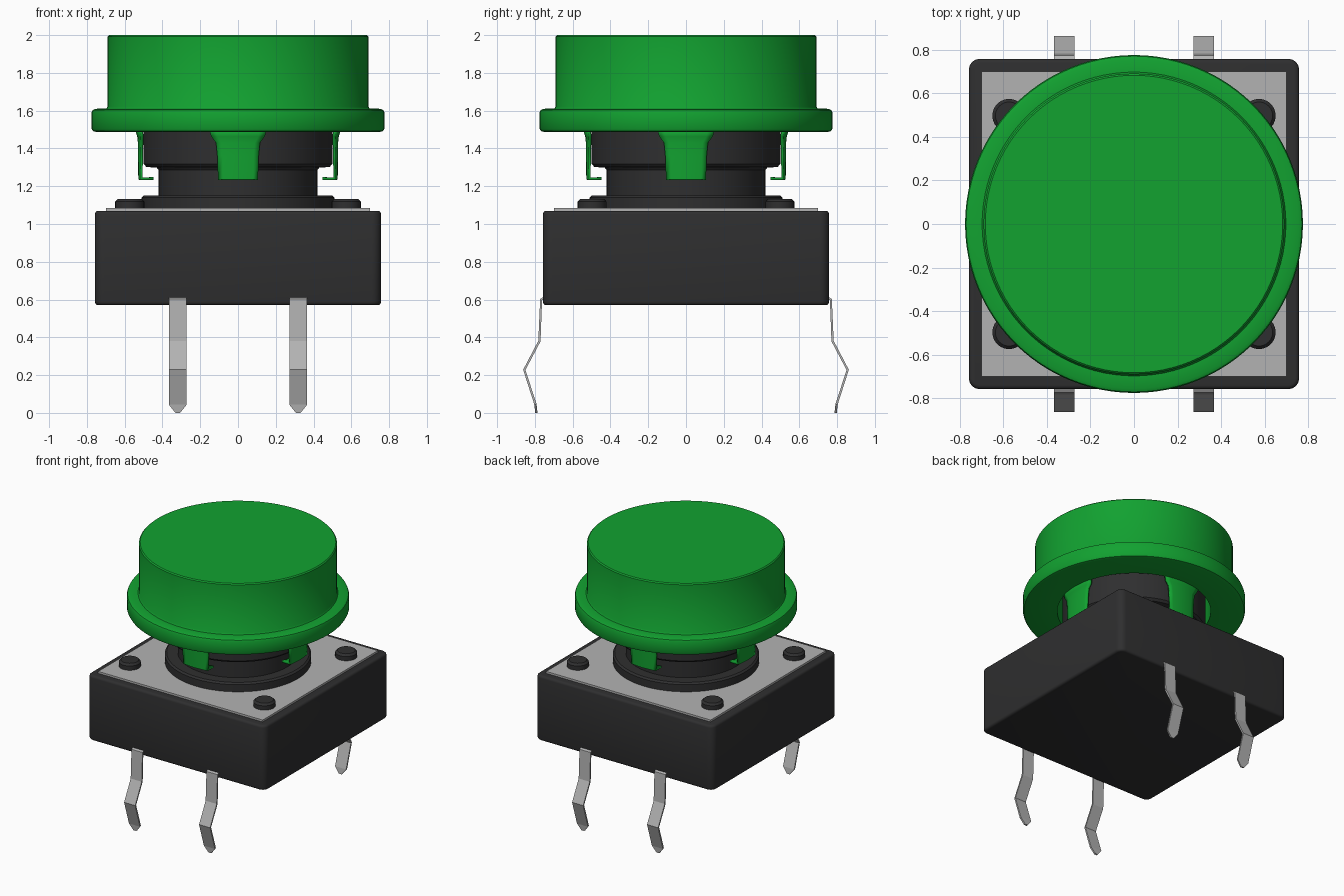
import bpy, bmesh, math
from mathutils import Vector

if "Cube" in bpy.data.objects:
    bpy.data.objects.remove(bpy.data.objects["Cube"])


def material(name, rgb):
    m = bpy.data.materials.new(name)
    m.diffuse_color = (*rgb, 1)
    m.use_nodes = True
    m.node_tree.nodes["Principled BSDF"].inputs["Base Color"].default_value = m.diffuse_color
    return m


GREEN = material("cap green", (0.006, 0.36, 0.03))
BLACK = material("housing black", (0.028, 0.028, 0.029))
METAL = material("metal grey", (0.45, 0.45, 0.45))


def finish(name, bm, mat, smooth=True):
    bmesh.ops.recalc_face_normals(bm, faces=bm.faces)
    mesh = bpy.data.meshes.new(name)
    bm.to_mesh(mesh)
    bm.free()
    mesh.materials.append(mat)
    ob = bpy.data.objects.new(name, mesh)
    bpy.context.collection.objects.link(ob)
    if smooth:
        bpy.ops.object.select_all(action='DESELECT')
        ob.select_set(True)
        bpy.context.view_layer.objects.active = ob
        bpy.ops.object.shade_smooth_by_angle(angle=math.radians(35))
    return ob


def lathe(name, profile, mat, steps=96, centre=(0, 0)):
    """Spin an (r, z) profile that starts and ends on the axis."""
    bm = bmesh.new()
    verts = [bm.verts.new((r, 0, z)) for r, z in profile]
    edges = [bm.edges.new(p) for p in zip(verts, verts[1:])]
    bmesh.ops.spin(bm, geom=verts + edges, cent=(0, 0, 0), axis=(0, 0, 1),
                   angle=2 * math.pi, steps=steps, use_duplicate=False)
    bmesh.ops.remove_doubles(bm, verts=bm.verts, dist=1e-4)
    bmesh.ops.translate(bm, verts=bm.verts, vec=(*centre, 0))
    return finish(name, bm, mat)


def box(name, size, z0, z1, mat, corner=0.0, edge=0.0):
    bm = bmesh.new()
    bmesh.ops.create_cube(bm, size=1)
    bmesh.ops.scale(bm, vec=(size[0], size[1], z1 - z0), verts=bm.verts)
    bmesh.ops.translate(bm, vec=(0, 0, (z0 + z1) / 2), verts=bm.verts)
    if corner:
        upright = [e for e in bm.edges
                   if abs(e.verts[0].co.z - e.verts[1].co.z) > 0.01]
        bmesh.ops.bevel(bm, geom=upright, offset=corner, segments=5,
                        profile=0.5, affect='EDGES')
    if edge:
        rims = [e for e in bm.edges
                if abs(e.verts[0].co.z - e.verts[1].co.z) < 0.01]
        bmesh.ops.bevel(bm, geom=rims, offset=edge, segments=3,
                        profile=0.5, affect='EDGES')
    return finish(name, bm, mat)


# Housing and metal cover plate
box("housing", (1.515, 1.515), 0.57, 1.07, BLACK, corner=0.05, edge=0.018)
box("cover_plate", (1.4, 1.4), 1.06, 1.085, METAL)

# Corner rivets
for sx in (-1, 1):
    for sy in (-1, 1):
        lathe("rivet", [(0, 1.07), (0.077, 1.07), (0.077, 1.118),
                        (0.063, 1.133), (0, 1.133)], BLACK, 24,
              (sx * 0.573, sy * 0.497))

# Collar and plunger
lathe("collar", [(0, 1.07), (0.51, 1.07), (0.51, 1.14), (0.497, 1.152),
                 (0, 1.152)], BLACK)
lathe("plunger", [(0, 1.14), (0.42, 1.14), (0.42, 1.285), (0.43, 1.298),
                  (0.485, 1.302), (0.5, 1.318), (0.5, 1.75), (0, 1.75)], BLACK)

# Hollow button cap with flange
lathe("cap", [(0, 2.0), (0.682, 2.0), (0.69, 1.992), (0.69, 1.622),
              (0.697, 1.611), (0.755, 1.61), (0.77, 1.603), (0.775, 1.59),
              (0.775, 1.505), (0.768, 1.492), (0.75, 1.487), (0.535, 1.487),
              (0.535, 1.85), (0, 1.85)], GREEN)

# Snap clips: curved tongues with an inward hook, flaring into the cap
CLIP = [(0.46, 1.24, 0.105), (0.522, 1.24, 0.105), (0.522, 1.36, 0.108),
        (0.522, 1.43, 0.115), (0.526, 1.465, 0.14), (0.537, 1.5, 0.15)]
for k in range(4):
    bm = bmesh.new()
    rows = []
    for r, z, half in CLIP:
        row = []
        for i in range(9):
            a = k * math.pi / 2 + math.asin(half / r) * (i / 4 - 1)
            row.append(bm.verts.new((r * math.cos(a), r * math.sin(a), z)))
        rows.append(row)
    for lo, hi in zip(rows, rows[1:]):
        for i in range(8):
            bm.faces.new((lo[i], lo[i + 1], hi[i + 1], hi[i]))
    clip = finish("clip", bm, GREEN)
    mod = clip.modifiers.new("thickness", 'SOLIDIFY')
    mod.thickness = 0.016
    mod.offset = 0

# Bent metal legs: (distance from centre, height, half width)
LEG = [(0.745, 0.612, 0.047), (0.767, 0.6, 0.047), (0.776, 0.38, 0.047),
       (0.856, 0.228, 0.047), (0.797, 0.045, 0.047), (0.792, 0.0, 0.012)]
for sx in (-1, 1):
    for sy in (-1, 1):
        bm = bmesh.new()
        rows = [[bm.verts.new((sx * 0.319 + s * w, sy * y, z)) for s in (-1, 1)]
                for y, z, w in LEG]
        for a, b in zip(rows, rows[1:]):
            bm.faces.new((a[0], a[1], b[1], b[0]))
        leg = finish("leg", bm, METAL, smooth=False)
        mod = leg.modifiers.new("thickness", 'SOLIDIFY')
        mod.thickness = 0.012
        mod.offset = 0
